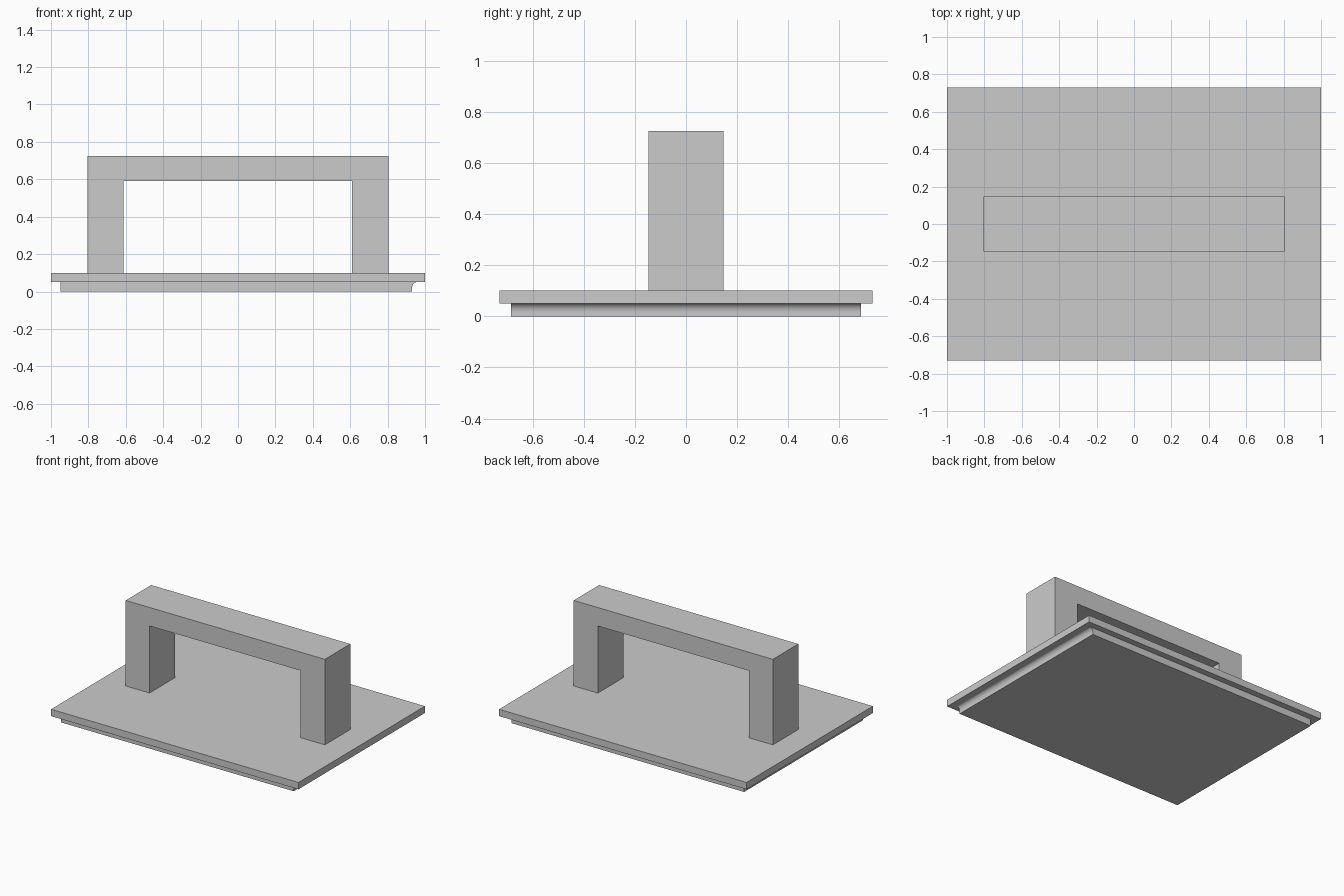
import bpy, math

cube = bpy.data.objects.get("Cube")
if cube:
    bpy.data.objects.remove(cube, do_unlink=True)

# Single grey finish
grey = bpy.data.materials.new("plain_grey")
grey.use_nodes = True
colour = (0.6, 0.6, 0.6, 1)
grey.diffuse_color = colour
grey.node_tree.nodes["Principled BSDF"].inputs["Base Color"].default_value = colour


def extrude_profile(name, profile, half_depth):
    """Solid made by sweeping a counter-clockwise x-z outline along y."""
    n = len(profile)
    verts = [(x, y, z) for y in (-half_depth, half_depth) for x, z in profile]
    faces = [tuple(range(n)), tuple(range(2 * n - 1, n - 1, -1))]
    for i in range(n):
        j = (i + 1) % n
        faces.append((j, i, i + n, j + n))
    mesh = bpy.data.meshes.new(name)
    mesh.from_pydata(verts, [], faces)
    mesh.materials.append(grey)
    obj = bpy.data.objects.new(name, mesh)
    bpy.context.collection.objects.link(obj)
    return obj


# Flat top plate
extrude_profile("base_plate", [(-1, 0.05), (1, 0.05), (1, 0.1), (-1, 0.1)], 0.73)

# Thin lower plate with a concave cove along its +x edge
cove = [(0.955 - 0.025 * math.cos(t), 0.015 + 0.035 * math.sin(t))
        for t in (math.radians(90 * i / 10) for i in range(11))]
pad = extrude_profile("lower_plate", [(-0.95, 0), (0.93, 0)] + cove + [(-0.95, 0.05)], 0.685)
bpy.context.view_layer.objects.active = pad
pad.select_set(True)
bpy.ops.object.shade_smooth_by_angle(angle=math.radians(30))

# Square arch handle
extrude_profile("handle", [(-0.805, 0.1), (-0.612, 0.1), (-0.612, 0.59), (0.61, 0.59),
                           (0.61, 0.1), (0.805, 0.1), (0.805, 0.725), (-0.805, 0.725)], 0.147)
